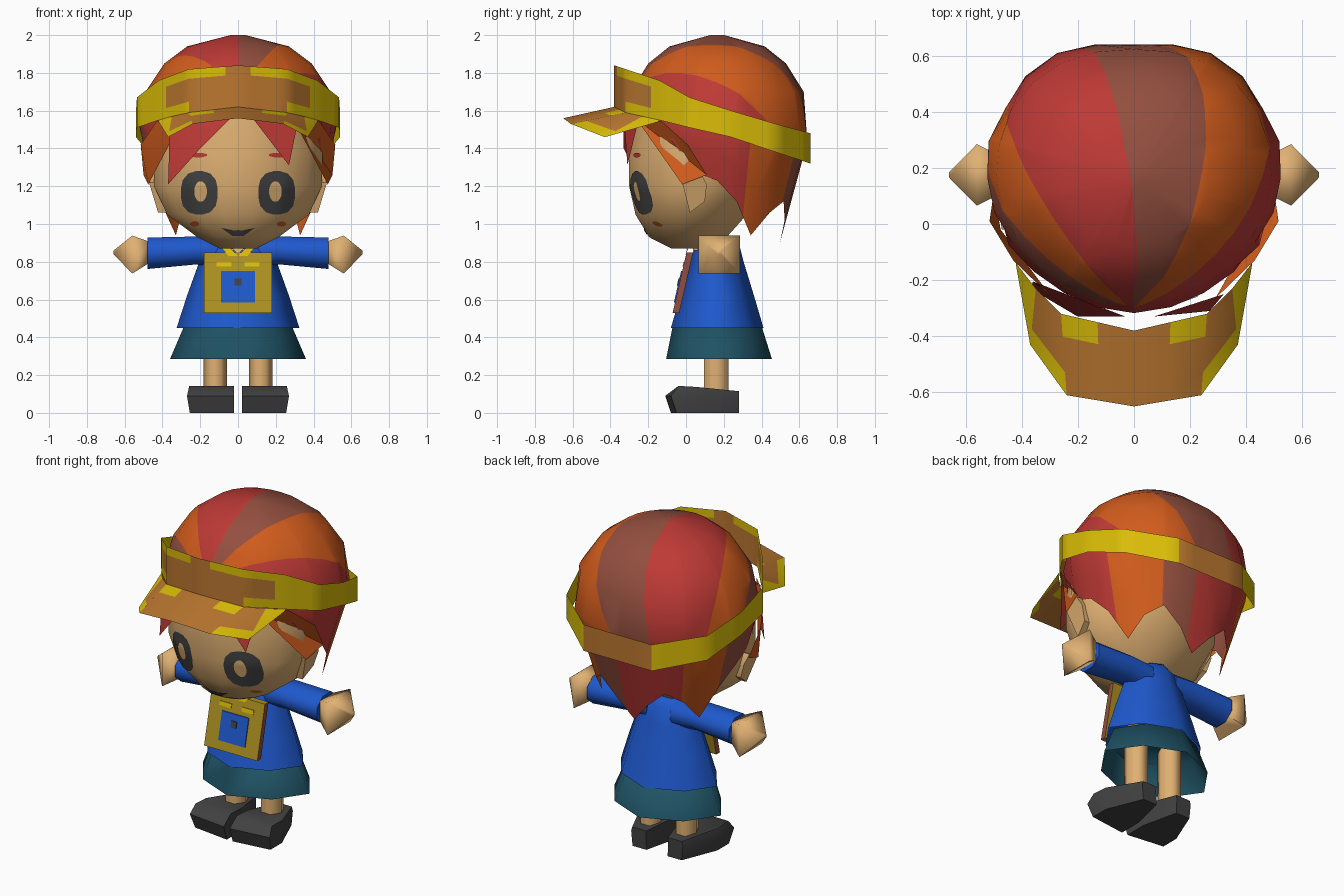
import bpy, bmesh
from math import sin, cos, pi, radians, atan2, degrees
from mathutils import Vector
from mathutils.bvhtree import BVHTree

if "Cube" in bpy.data.objects:
    bpy.data.objects.remove(bpy.data.objects["Cube"])


def material(name, code):
    lin = [(int(code[i:i + 2], 16) / 255) ** 2.2 for i in (0, 2, 4)] + [1]
    m = bpy.data.materials.new(name)
    m.use_nodes = True
    m.diffuse_color = lin
    m.node_tree.nodes["Principled BSDF"].inputs["Base Color"].default_value = lin
    return m


SKIN, BLUE, TEAL = material("skin", "DFAF72"), material("blue", "2459CC"), material("teal", "245364")
GREY, YELLOW, TAN = material("charcoal", "434343"), material("yellow", "DABC10"), material("tan", "B97633")
GOLD, RED = material("gold", "AD9026"), material("red", "BC3C38")
ORANGE, BROWN = material("orange", "D05C22"), material("brown", "925041")


def finish(name, bm, mats, rule=None, angle=40):
    """Turn a bmesh into an object; the rule picks a material per face."""
    bmesh.ops.recalc_face_normals(bm, faces=bm.faces)
    if rule:
        for f in bm.faces:
            f.material_index = mats.index(rule(f.calc_center_median()))
    me = bpy.data.meshes.new(name)
    bm.to_mesh(me)
    ob = bpy.data.objects.new(name, me)
    bpy.context.collection.objects.link(ob)
    for m in mats:
        me.materials.append(m)
    bpy.ops.object.select_all(action="DESELECT")
    ob.select_set(True)
    bpy.context.view_layer.objects.active = ob
    bpy.ops.object.shade_smooth_by_angle(angle=radians(angle))


def loft(rings, closed=True, caps=(True, True)):
    """Skin a list of equal-length rings of points."""
    bm = bmesh.new()
    vs = [[bm.verts.new(p) for p in r] for r in rings]
    n = len(vs[0])
    for a, b in zip(vs, vs[1:]):
        for i in range(n if closed else n - 1):
            j = (i + 1) % n
            bm.faces.new((a[i], a[j], b[j], b[i]))
    for use, r in zip(caps, (vs[0], vs[-1])):
        if use:
            bm.faces.new(r)
    return bm


def oval(cx, cy, hx, hy, z, n=8, e=2.0, phase=0.5):
    pts = []
    for i in range(n):
        t = 2 * pi * (i + phase) / n - pi / 2
        c, s = cos(t), sin(t)
        k = (abs(c) ** e + abs(s) ** e) ** (-1 / e)
        pts.append((cx + hx * k * c, cy + hy * k * s, z))
    return pts


def tube_x(side, stations, n=8):
    """Rings across the x axis from (x, half depth, half height, centre z)."""
    return [[(side * x, 0.175 + hy * cos(2 * pi * (i + .5) / n), cz + hz * sin(2 * pi * (i + .5) / n))
             for i in range(n)] for x, hy, hz, cz in stations]


# Head
head_profile = [(.87, .10, -.08, .12), (.93, .22, -.20, .22), (1.05, .385, -.275, .33),
                (1.2, .455, -.31, .42), (1.4, .46, -.31, .44), (1.6, .44, -.28, .44)]
head = loft([oval(0, (f + b) / 2, w, (b - f) / 2, z, 16, 1.87) for z, w, f, b in head_profile])
head_tree = BVHTree.FromBMesh(head)
finish("head", head, [SKIN], angle=60)


# Painted face details, laid over the head
def decal(name, pts, mat, lift=.005):
    cx, cz = sum(p[0] for p in pts) / len(pts), sum(p[1] for p in pts) / len(pts)
    rings = []
    for k in (1, .75, .5, .25, .02):
        ring = []
        for x, z in pts:
            px, pz = cx + (x - cx) * k, cz + (z - cz) * k
            hit = head_tree.ray_cast(Vector((px, -2, pz)), Vector((0, 1, 0)))[0]
            ring.append((px, (hit.y if hit else -.2) - lift, pz))
        rings.append(ring)
    finish(name, loft(rings, caps=(False, True)), [mat], angle=60)


def disc(cx, cz, rx, rz, n=16, e=2.0):
    return [(x, z) for x, z, _ in oval(cx, cz, rx, rz, 0, n, e)]


for s, label in ((1, "left"), (-1, "right")):
    decal(label + "_eye", disc(s * .205, 1.165, .098, .115, 16, 2.6), GREY)
    decal(label + "_eye_highlight", disc(s * .198, 1.172, .034, .055), SKIN, .009)
    decal(label + "_eyebrow", disc(s * .21, 1.365, .05, .013, 8), RED)
    decal(label + "_blush", disc(s * .23, 1.0, .025, .015, 8), ORANGE)
decal("mouth", [(-.09, .98), (-.04, .962), (0, .968), (.04, .962), (.09, .98), (.03, .937), (-.03, .937)], GREY)

# Hair cap with a jagged lower edge
N = 24
cap_profile = [(2.0, .04), (1.94, .27), (1.85, .39), (1.7, .49), (1.5, .53)]


def cap_radius(z):
    if z <= 1.5:
        return .53 * (1 - .55 * (1.5 - z))
    for (z1, r1), (z0, r0) in zip(cap_profile, cap_profile[1:]):
        if z >= z0:
            return r0 + (r1 - r0) * (z - z0) / (z1 - z0)


def cap_point(i, z):
    r = cap_radius(z)
    squareness = 2.3 if N // 4 <= i <= N * 3 // 4 else 1.85
    return oval(0, .165, r, r * .935, z, N, squareness, 0)[i]


tips = [1.57, 1.57, 1.57, 1.55, 1.43, 1.27, 1.23, 1.12, .94, 1.06, 1.12, 1.02, .9]
rings = [[cap_point(i, z) for i in range(N)] for z, _ in cap_profile[:4]]
for k in (.35, .7, 1):
    rings.append([cap_point(i, 1.7 + (tips[min(i, N - i)] - 1.7) * k) for i in range(N)])
hair = loft(rings, caps=(True, False))

# Upper stripes fan out from the forehead and sweep sideways; lower ones hang straight
pole = Vector((0, -.33, 1.7))
axis = Vector((0, .83, -.85)).normalized()
up = Vector((0, -axis.z, axis.y))
side = Vector((1, 0, 0))
sweep = .25
nape = Vector((0, .165, 1.55))
stripes = [(-75, ORANGE), (-56, BROWN), (-34, ORANGE), (2, RED), (28, BROWN), (54, ORANGE), (181, RED)]
lower_stripes = [(-100, RED), (-75, BROWN), (-45, ORANGE), (7.5, RED), (33, BROWN), (70, ORANGE), (181, RED)]


def cut(co, no):
    bmesh.ops.bisect_plane(hair, geom=hair.verts[:] + hair.edges[:] + hair.faces[:],
                           plane_co=co, plane_no=no, dist=1e-5)


cut(nape, Vector((0, .29, 1)))
for a, _ in stripes[:-1]:
    cut(pole, (axis - side * sweep).cross(side * sin(radians(a)) + up * cos(radians(a))))
for a, _ in lower_stripes[:-1]:
    cut(nape, Vector((cos(radians(a)), -sin(radians(a)), 0)))


def stripe(c):
    d, low = c - pole, c - nape
    if low.z + .29 * low.y < 0:
        a, table = degrees(atan2(low.x, low.y)), lower_stripes
    else:
        a, table = degrees(atan2(d.x + sweep * d.dot(axis), d.dot(up))), stripes
    return next(m for limit, m in table if a <= limit)


finish("hair", hair, [RED, ORANGE, BROWN], stripe, 60)


# Fringe, side locks and ears
def sheet(name, pts, mat):
    bm = bmesh.new()
    bm.faces.new([bm.verts.new(p) for p in pts])
    bmesh.ops.triangulate(bm, faces=bm.faces[:])
    finish(name, bm, [mat])


sheet("right_fringe", [(-.03, -.33, 1.57), (-.36, -.205, 1.55), (-.37, -.23, 1.21), (-.2, -.33, 1.4)], RED)
sheet("left_fringe", [(.07, -.33, 1.57), (.32, -.25, 1.555), (.27, -.31, 1.31)], RED)
for s, label in ((1, "left"), (-1, "right")):
    sheet(label + "_side_lock", [(s * .29, -.265, 1.56), (s * .43, -.13, 1.545), (s * .515, .01, 1.42),
                                 (s * .5, .11, 1.26), (s * .475, -.02, 1.21)], ORANGE)
    ear = [(-.02, 1.22), (.08, 1.27), (.11, 1.21), (.1, 1.12), (.02, 1.06)]
    finish(label + "_ear", loft([[(s * (x - .3 * (1.25 - z)), y, z) for y, z in ear] for x in (.4, .48)]), [SKIN])

# Visor band: x, y, top z, bottom z for one half
half = [(0, -.38, 1.84, 1.62), (.26, -.32, 1.82, 1.59), (.42, -.14, 1.76, 1.55), (.535, .02, 1.67, 1.51),
        (.54, .24, 1.6, 1.46), (.475, .475, 1.53, 1.38), (.23, .66, 1.48, 1.32)]
loop = half + [(-x, y, t, b) for x, y, t, b in half[:0:-1]]
dense = []
for p, q in zip(loop, loop[1:] + loop[:1]):
    dense += [[u + (v - u) * k / 4 for u, v in zip(p, q)] for k in range(4)]
levels = [0, .25, .78, 1]
band = loft([[(x, y, b + (t - b) * k) for x, y, t, b in dense] for k in levels], caps=(False, False))


def band_rule(c):
    x = abs(c.x)
    height = (c.z - 1.61 + .15 * x) / .22
    if x > .39:
        return YELLOW
    if height > .76:
        return YELLOW if x > .08 else TAN
    if height < .26:
        return YELLOW if x > .26 else TAN
    return TAN


finish("visor_band", band, [YELLOW, TAN], band_rule, 60)

# Visor brim
inner = [(.42, -.14, 1.55), (.35, -.23, 1.57), (.26, -.32, 1.59), (.13, -.35, 1.605), (0, -.38, 1.62)]
outer = [(.42, -.15, 1.54), (.37, -.43, 1.46), (.24, -.61, 1.53), (.12, -.63, 1.545), (0, -.65, 1.56)]


def mirrored(pts):
    return [Vector(p) for p in pts + [(-x, y, z) for x, y, z in pts[-2::-1]]]


def brim_rule(c):
    x = abs(c.x)
    side_edge = x > .37 or (x > .25 and c.y < -.44)
    return YELLOW if side_edge or (.13 < x < .25 and c.y > -.42) else TAN


rows = [[p.lerp(q, k) for p, q in zip(mirrored(inner), mirrored(outer))] for k in (0, .28, .72, 1)]
finish("visor_brim", loft(rows, False, (False, False)), [TAN, YELLOW], brim_rule)

# Shirt, skirt and neck
shirt = [(.45, .325, .165, .245), (.62, .27, .165, .195), (.8, .205, .165, .14), (.9, .17, .165, .115), (.935, .1, .165, .09)]
finish("shirt", loft([oval(0, cy, hx, hy, z, 8, 1.6, 0) for z, hx, cy, hy in shirt], caps=(False, True)),
       [BLUE], angle=75)
finish("skirt", loft([oval(0, .175, .36, .28, .285, 8, 1.6, 0), oval(0, .165, .285, .235, .46, 8, 1.6, 0)],
                     caps=(False, True)), [TEAL], angle=75)
finish("neck", loft([oval(0, .12, .09, .09, .86), oval(0, .12, .09, .09, .98)]), [SKIN])
sheet("neck_opening", [(-.1, .04, .935), (.1, .04, .935), (0, .005, .84)], SKIN)

for s, label in ((1, "left"), (-1, "right")):
    # Arms
    finish(label + "_sleeve", loft(tube_x(s, [(.08, .1, .085, .85), (.22, .105, .08, .86), (.48, .105, .09, .845)])),
           [BLUE], angle=60)
    finish(label + "_hand", loft(tube_x(s, [(.47, .09, .08, .85), (.56, .155, .142, .838), (.66, .012, .012, .85)], 4)),
           [SKIN], angle=75)
    # Legs and shoes, wide at the toe and narrow at the heel
    finish(label + "_leg", loft([oval(s * .12, .16, .062, .075, z, 6) for z in (.08, .5)]), [SKIN], angle=70)
    plan = [(.075, .28), (.175, .28), (.27, .06), (.27, -.08), (.02, -.11), (.02, .06)]
    sole = [(s * (.02 + (x - .02) * .94), y + (.03 if y < 0 else 0), 0) for x, y in plan]
    rim = [(s * x, y, .09) for x, y in plan]
    top = [(s * (.03 + (x - .03) * .95), max(y, -.04), .143 - .1 * max(0, y)) for x, y in plan]
    finish(label + "_shoe", loft([sole, rim, top]), [GREY], angle=65)
    # Collar straps
    sheet(label + "_collar", [(s * .14, .04, .935), (s * .1, .03, .935), (0, -.005, .83), (s * .05, -.005, .83)], YELLOW)


# Bag hanging on the chest
def panel(cx, hx, z0, z1, out, thick):
    front = [(cx + x, .018 - .23 * (.85 - z) - out, z) for x, z in ((-hx, z0), (hx, z0), (hx, z1), (-hx, z1))]
    return loft([[(x, y + d, z) for x, y, z in front] for d in (0, thick)])


finish("bag", panel(0, .18, .53, .85, .015, .035), [GOLD, BROWN], lambda c: BROWN if abs(c.x) > .17 else GOLD)
finish("bag_pocket", panel(0, .09, .585, .75, .021, .007), [BLUE])
finish("bag_button", panel(0, .018, .675, .712, .026, .006), [GREY])
for s, label in ((1, "left"), (-1, "right")):
    finish(label + "_bag_patch", panel(s * .075, .04, .775, .8, .019, .005), [YELLOW])
